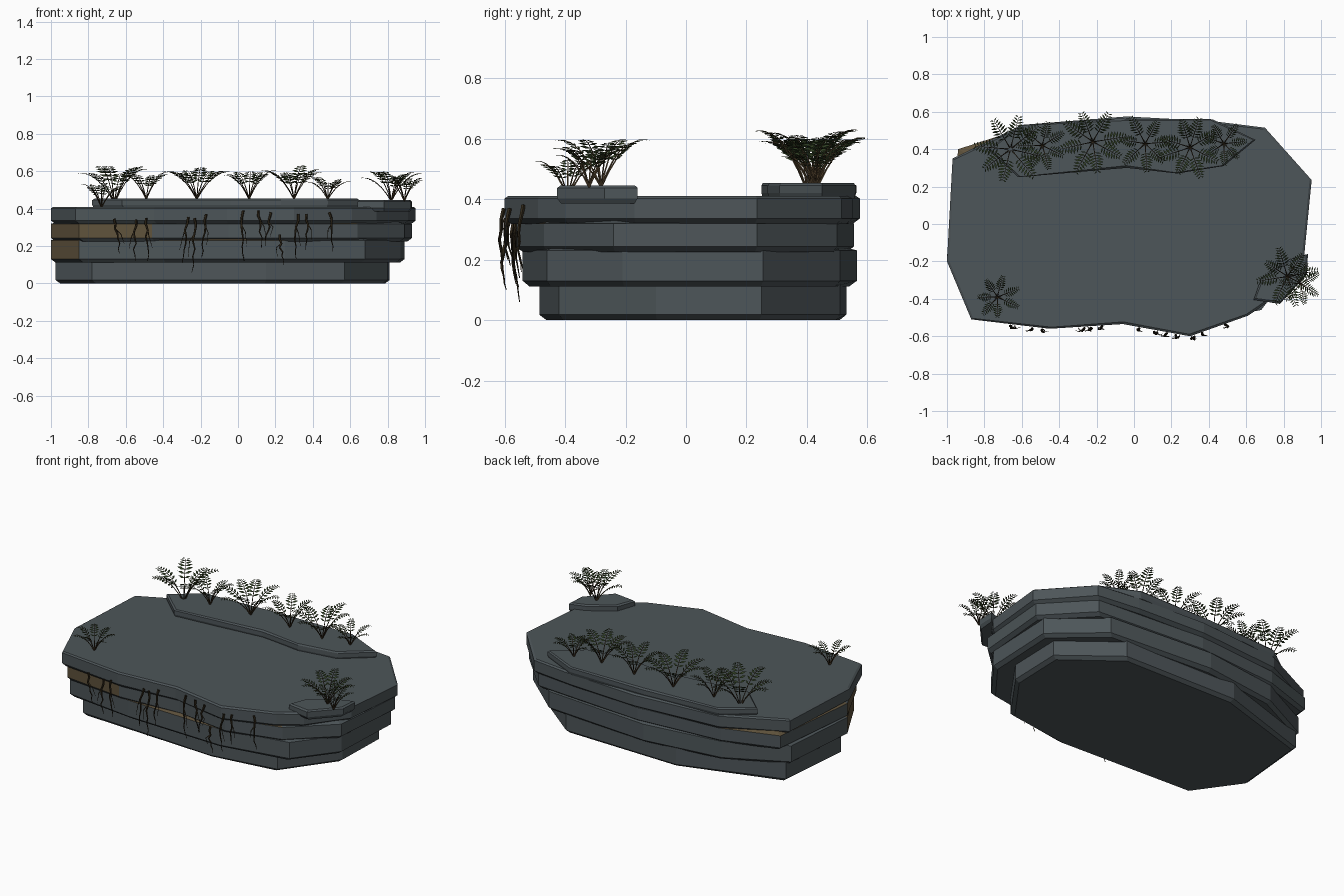
import bpy, bmesh, math, random
from mathutils import Vector

random.seed(4)
if "Cube" in bpy.data.objects:
    bpy.data.objects.remove(bpy.data.objects["Cube"])


def material(name, rgb):
    m = bpy.data.materials.new(name)
    m.use_nodes = True
    m.diffuse_color = (*rgb, 1)
    bsdf = m.node_tree.nodes["Principled BSDF"]
    bsdf.inputs["Base Color"].default_value = (*rgb, 1)
    bsdf.inputs["Roughness"].default_value = 0.9
    return m


SLATE = material("slate", (0.075, 0.092, 0.1))
OCHRE = material("ochre_stone", (0.115, 0.085, 0.045))
LEAF = material("fern_green", (0.03, 0.05, 0.017))
STEM = material("stem_brown", (0.05, 0.032, 0.015))
ROOT = material("root_brown", (0.03, 0.021, 0.01))


def finish(bm, name, mats):
    mesh = bpy.data.meshes.new(name)
    bm.to_mesh(mesh)
    bm.free()
    for m in mats:
        mesh.materials.append(m)
    obj = bpy.data.objects.new(name, mesh)
    bpy.context.collection.objects.link(obj)
    return obj


def slab(name, outline, z0, z1, under=0.025, top=0.012, rise=0.008, ochre_sides=(), ochre_tops=()):
    """Faceted stone layer: tapered underside, upright wall, chamfered top."""
    bm = bmesh.new()
    cx = sum(p[0] for p in outline) / len(outline)
    cy = sum(p[1] for p in outline) / len(outline)
    rings = []
    for inset, z in ((under, z0), (0, z0 + 0.018), (0, z1 - rise), (top, z1)):
        ring = []
        for x, y in outline:
            d = Vector((x - cx, y - cy))
            d *= 1 - inset / d.length
            ring.append(bm.verts.new((cx + d.x, cy + d.y, z)))
        rings.append(ring)
    n = len(outline)
    for level in range(3):
        for i in range(n):
            j = (i + 1) % n
            a, b = rings[level], rings[level + 1]
            f = bm.faces.new((a[i], a[j], b[j], b[i]))
            if (level == 1 and i in ochre_sides) or (level == 2 and i in ochre_tops):
                f.material_index = 1
    bm.faces.new(rings[0][::-1])
    bm.faces.new(rings[-1])
    bmesh.ops.recalc_face_normals(bm, faces=bm.faces)
    return finish(bm, name, (SLATE, OCHRE))


def tube(bm, pts, r0, r1, sides=4):
    """Tapering tube through a list of points."""
    prev = None
    for k, p in enumerate(pts):
        t = (pts[min(k + 1, len(pts) - 1)] - pts[max(k - 1, 0)]).normalized()
        u = t.orthogonal().normalized() if prev is None else (u - t * u.dot(t)).normalized()
        v = t.cross(u)
        r = r0 + (r1 - r0) * k / (len(pts) - 1)
        ring = [bm.verts.new(p + r * (u * math.cos(a) + v * math.sin(a)))
                for a in (2 * math.pi * s / sides for s in range(sides))]
        if prev:
            for s in range(sides):
                q = (s + 1) % sides
                bm.faces.new((prev[s], prev[q], ring[q], ring[s]))
        prev = ring


# Stone layers, listed counter-clockwise from the front left corner
base = [(-.78, -.43), (.15, -.485), (.57, -.42), (.80, -.1), (.81, .25), (.48, .51),
        (-.3, .53), (-.93, .33), (-.975, -.15)]
lower = [(-.85, -.46), (-.4, -.52), (.25, -.54), (.68, -.46), (.87, -.21), (.89, .255),
         (.6, .51), (-.1, .565), (-.6, .5), (-.96, .32), (-1, -.18)]
middle = [(-.85, -.485), (-.46, -.53), (-.05, -.51), (.3, -.56), (.64, -.47), (.89, -.24),
          (.93, .235), (.68, .5), (-.05, .555), (-.6, .51), (-.94, .4), (-1, -.18)]
upper = [(-.87, -.51), (-.45, -.56), (-.06, -.535), (.3, -.6), (.61, -.49), (.74, -.4),
         (.91, -.17), (.95, .235), (.7, .515), (.42, .55), (-.04, .575), (-.6, .53),
         (-.97, .35), (-1, -.2)]
slab("base_layer", base, 0, .13)
slab("lower_layer", lower, .112, .243, top=.05, rise=.012,
     ochre_sides=(10,), ochre_tops=(0, 1, 10))
slab("middle_layer", middle, .225, .333, top=.05, rise=.014,
     ochre_sides=(0, 11), ochre_tops=(3, 9, 10))
slab("upper_layer", upper, .318, .41)

# Thin raised stones on top
slab("back_ledge", [(-.62, .25), (-.04, .3), (.23, .27), (.48, .31), (.65, .45), (.42, .56),
                    (-.1, .563), (-.6, .53), (-.78, .4)], .402, .453, under=.01)
slab("corner_stone", [(.64, -.405), (.78, -.427), (.925, -.27), (.93, -.16), (.83, -.19),
                      (.68, -.29)], .385, .445, under=.015)


def fern(name, x, y, z, radius, height, fronds):
    """Ring of arching fronds with paired leaflets."""
    bm = bmesh.new()
    turn = random.uniform(0, 6)
    up = Vector((0, 0, 1))
    for i in range(fronds):
        a = turn + 2 * math.pi * (i + random.uniform(-.15, .15)) / fronds
        out = Vector((math.cos(a), math.sin(a), 0))
        side = out.cross(up)
        R = radius * random.uniform(.82, 1.0)
        H = height * random.uniform(.75, 1.0)

        def at(t):
            return Vector((x, y, z)) + out * R * t + up * H * (2.15 * t - 1.15 * t * t)

        tube(bm, [at(k / 6) for k in range(7)], .0035, .001, 3)
        pairs = 8
        for k in range(pairs):
            t = .36 + .62 * k / (pairs - 1)
            p = at(t)
            along = (at(t + .02) - p).normalized()
            size = radius * .24 * (1.05 - .6 * abs(t - .55) / .45)
            for s in (-1, 1):
                d = (side * s + along * .45 - up * .12).normalized() * size
                w = along * size * .17
                mid = p + d * .5
                quad = (p, mid + w, p + d, mid - w)
                f = bm.faces.new([bm.verts.new(c) for c in quad])
                f.material_index = 1
    return finish(bm, name, (STEM, LEAF))


# Ferns: x, y, base height, radius, height, frond count
ferns = [(-.66, .4, .43, .2, .2, 8), (-.49, .42, .45, .14, .15, 7), (-.22, .44, .45, .19, .18, 8),
         (.06, .43, .45, .16, .155, 7), (.3, .41, .45, .18, .18, 8), (.48, .43, .45, .125, .12, 7),
         (-.73, -.39, .405, .125, .125, 7), (.82, -.28, .44, .165, .16, 8),
         (.89, -.32, .44, .12, .14, 7)]
for i, spec in enumerate(ferns):
    fern("fern_%d" % (i + 1), *spec)


def front_edge(x):
    for (x0, y0), (x1, y1) in zip(upper, upper[1:]):
        if x0 <= x <= x1:
            return y0 + (y1 - y0) * (x - x0) / (x1 - x0)


# Hanging roots along the front: x, top, bottom
roots = [(-.66, .345, .16), (-.55, .34, .12), (-.49, .35, .12), (-.27, .355, .11),
         (-.23, .35, .06), (-.17, .37, .14), (.02, .39, .12), (.11, .39, .19), (.18, .38, .2),
         (.22, .26, .1), (.32, .37, .13), (.37, .37, .18), (.49, .38, .17)]
bm = bmesh.new()
for x, top, bottom in roots:
    drift = random.uniform(-.04, .05)
    pts = []
    for k in range(8):
        t = k / 7
        px = x + drift * t + random.uniform(-.008, .008)
        bulge = -.008 - .014 * math.sin(math.pi * t) + random.uniform(-.004, .004)
        pts.append(Vector((px, front_edge(x) + bulge, top + (bottom - top) * t)))
    tube(bm, pts, .0075, .0015, 5)
    # Side rootlet splitting off near the top
    s = random.choice((-1, 1))
    tube(bm, [pts[2], pts[3] + Vector((s * .018, -.004, 0)), pts[5] + Vector((s * .024, 0, 0))],
         .004, .001, 3)
finish(bm, "hanging_roots", (ROOT,))
